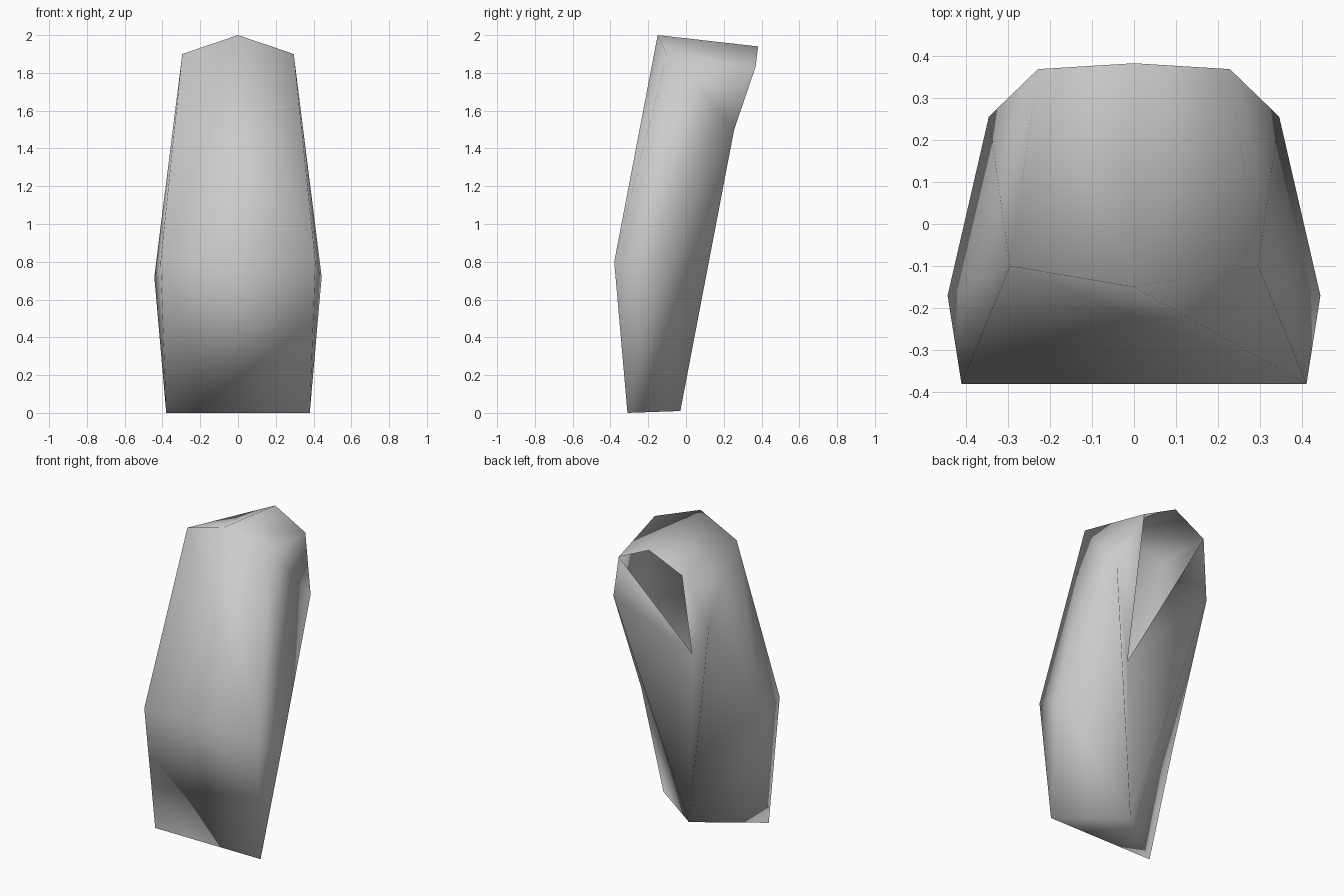
import bpy, bmesh

if "Cube" in bpy.data.objects:
    bpy.data.objects.remove(bpy.data.objects["Cube"])

# single plain grey
grey = bpy.data.materials.new("plain_grey")
grey.diffuse_color = (0.6, 0.6, 0.6, 1)
grey.use_nodes = True
grey.node_tree.nodes["Principled BSDF"].inputs["Base Color"].default_value = grey.diffuse_color

bm = bmesh.new()


def pair(x, y, z):
    """Matching left and right corners."""
    return [bm.verts.new((s * x, y, z)) for s in (-1, 1)]


def middle(y, z):
    """Corner on the centre line, shared by both sides."""
    v = bm.verts.new((0, y, z))
    return [v, v]


# paired corners
base = pair(0.38, -0.31, 0.0)
shin = pair(0.41, -0.38, 0.80)
flank = pair(0.443, -0.17, 0.72)
wing = pair(0.345, 0.255, 1.50)
shoulder = pair(0.295, -0.10, 1.90)
rear = pair(0.228, 0.368, 1.83)
# centre line corners
peak = middle(-0.15, 2.0)
crown = middle(0.382, 1.94)
notch = middle(-0.06, 1.10)
heel = middle(-0.03, 0.01)

# front panels and bottom; the back stays open between crown, rear and notch
bm.faces.new((base[0], base[1], shin[1], shin[0]))
bm.faces.new((shin[0], shin[1], shoulder[1], peak[0], shoulder[0]))
bm.faces.new((base[0], heel[0], base[1]))

# faces repeated on both sides
for i in (0, 1):
    for loop in (
        (peak, shoulder, rear, crown),   # top
        (base, shin, flank),             # lower side
        (shin, shoulder, flank),         # upper side
        (flank, shoulder, wing),
        (shoulder, rear, wing),          # side of the cap
        (base, flank, heel),             # back
        (flank, wing, heel),
        (wing, notch, heel),             # back groove
        (wing, rear, notch),
    ):
        bm.faces.new([c[i] for c in loop])

bmesh.ops.recalc_face_normals(bm, faces=bm.faces[:])
for f in bm.faces:
    f.smooth = True

mesh = bpy.data.meshes.new("guard_shell")
bm.to_mesh(mesh)
bm.free()
mesh.materials.append(grey)
bpy.context.collection.objects.link(bpy.data.objects.new("guard_shell", mesh))
